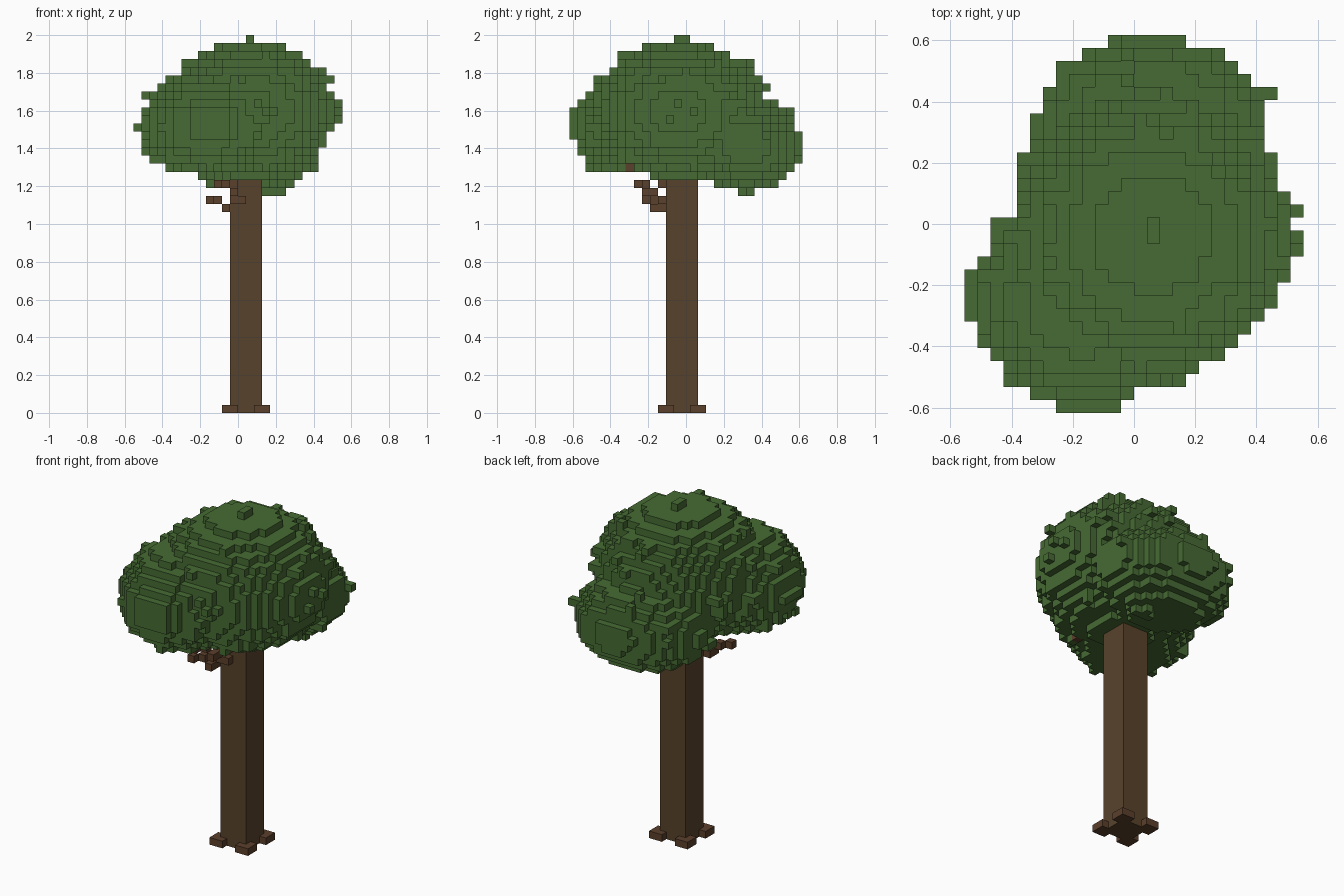
import bpy
import bmesh
import random
from itertools import product
from mathutils import Vector

random.seed(11)
if "Cube" in bpy.data.objects:
    bpy.data.objects.remove(bpy.data.objects["Cube"])

V = 2 / 47                 # edge of one block
NX, NY, NZ = 26, 29, 47    # blocks along each axis
SIDES = [(1, 0, 0), (-1, 0, 0), (0, 1, 0), (0, -1, 0), (0, 0, 1), (0, 0, -1)]


def material(name, rgb):
    mat = bpy.data.materials.new(name)
    mat.use_nodes = True
    mat.diffuse_color = (*rgb, 1)
    bsdf = mat.node_tree.nodes["Principled BSDF"]
    bsdf.inputs["Base Color"].default_value = (*rgb, 1)
    bsdf.inputs["Roughness"].default_value = 0.9
    return mat


def step(cell, side):
    return tuple(c + s for c, s in zip(cell, side))


def centre(cell):
    return Vector((cell[0] + .5 - NX / 2, cell[1] + .5 - NY / 2, cell[2] + .5)) * V


def block_object(name, cells, mat):
    """Skin a set of grid cells with only their exposed square faces."""
    bm = bmesh.new()
    corners = {}
    for cell in sorted(cells):
        for side in SIDES:
            if step(cell, side) in cells:
                continue
            n = Vector(side)
            u = Vector((n.y, n.z, n.x))
            w = n.cross(u)
            ring = []
            for a, b in ((-1, -1), (1, -1), (1, 1), (-1, 1)):
                p = centre(cell) + (n + a * u + b * w) * V / 2
                key = tuple(round(c / V * 2) for c in p)
                if key not in corners:
                    corners[key] = bm.verts.new(p)
                ring.append(corners[key])
            bm.faces.new(ring)
    mesh = bpy.data.meshes.new(name)
    bm.to_mesh(mesh)
    bm.free()
    mesh.materials.append(mat)
    bpy.context.collection.objects.link(bpy.data.objects.new(name, mesh))


def box(name, low, high, mat):
    """Plain box spanning grid corners low to high."""
    bm = bmesh.new()
    bmesh.ops.create_cube(bm, size=1)
    lo, hi = Vector(low), Vector(high)
    mid = (lo + hi) / 2 - Vector((NX / 2, NY / 2, 0))
    for v in bm.verts:
        v.co = Vector(c * s + m for c, s, m in zip(v.co, hi - lo, mid)) * V
    mesh = bpy.data.meshes.new(name)
    bm.to_mesh(mesh)
    bm.free()
    mesh.materials.append(mat)
    bpy.context.collection.objects.link(bpy.data.objects.new(name, mesh))


leaf_green = material("leaf green", (.061, .145, .033))
bark_brown = material("bark brown", (.097, .055, .024))
root_brown = material("root brown", (.105, .050, .024))

# Trunk
box("trunk", (12, 12, 0), (16, 16, 36), bark_brown)

# Roots: an L of three blocks around each trunk corner
roots = set()
for cx, cy in product((11, 16), repeat=2):
    dx, dy = (1 if c == 11 else -1 for c in (cx, cy))
    roots |= {(cx, cy, 0), (cx + dx, cy, 0), (cx, cy + dy, 0)}
block_object("roots", roots, root_brown)

# Twigs below the crown: two stepping out from the trunk, one tip in the leaves
twigs = {(11, 11, 25), (11, 10, 25), (10, 10, 26), (9, 9, 26),
         (13, 11, 26), (12, 11, 26), (12, 10, 27), (12, 9, 27),
         (11, 9, 28), (10, 8, 28), (12, 11, 28), (16, 7, 30)}
block_object("twigs", twigs, root_brown)

# Crown: three overlapping leaf masses (centre, radii, lowest layer)
masses = [((.06, -.035, 1.60), (.453, .455, .372), 29),
          ((-.165, -.25, 1.52), (.355, .355, .285), 30),
          ((.06, .32, 1.415), (.388, .292, .245), 28)]


def in_crown(cell):
    p = centre(cell)
    return any(cell[2] >= floor
               and sum(((a - c) / r) ** 2 for a, c, r in zip(p, mid, rad)) < 1
               for mid, rad, floor in masses)


grid = product(range(NX), range(NY), range(27, NZ))
crown = {cell for cell in grid if in_crown(cell)}

# Scattered single leaf blocks on the crown surface
rim = {step(cell, side) for cell in crown for side in SIDES} - crown
for x, y, z in sorted(rim):
    inside = 0 < x < NX - 1 and 0 < y < NY - 1 and 29 < z < NZ - 2
    if inside and random.random() < .08:
        crown.add((x, y, z))

# Blocks that stick out at the top, the sides, the front and the lower back
crown |= {(14, 13, 46), (14, 14, 46), (25, 15, 37), (25, 13, 38), (25, 12, 36)}
crown |= {(0, y, 35) for y in (7, 8, 9, 10)}
crown |= {(x, 0, z) for x in range(7, 12) for z in range(34, 38)}
crown |= {(x, 21, 27) for x in (16, 17, 18)} | {(17, 22, 27), (16, 6, 30)}

# Clear the space around the twig tip and inside the trunk
crown -= twigs | {(x, 7, 30) for x in range(17, NX)}
crown = {c for c in crown if not (12 <= c[0] < 16 and 12 <= c[1] < 16 and c[2] < 30)}
block_object("leaf_crown", crown, leaf_green)
